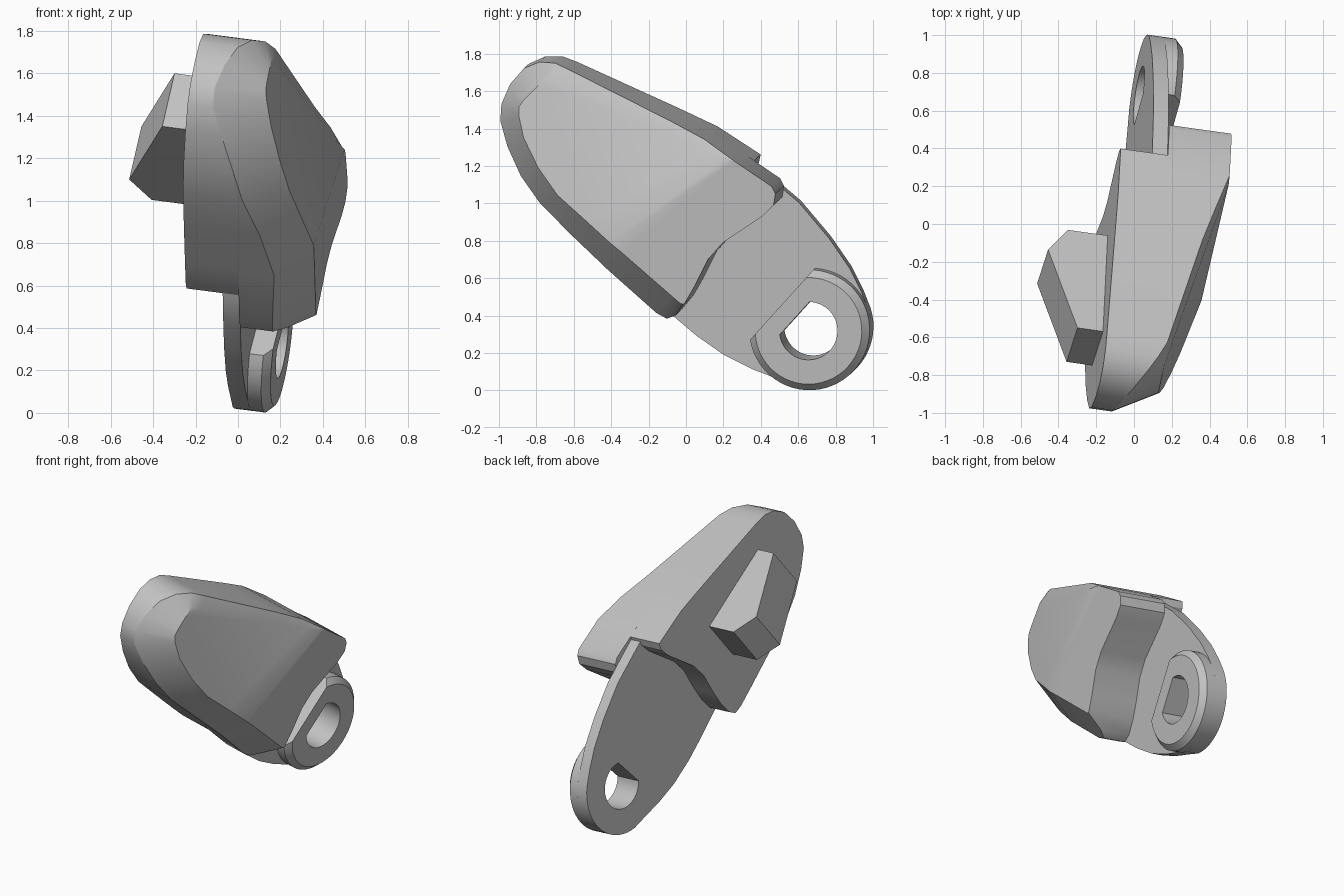
import bpy, bmesh
from math import cos, sin, acos, atan2, pi
from mathutils import Matrix

cube = bpy.data.objects.get("Cube")
if cube:
    bpy.data.objects.remove(cube)

grey = bpy.data.materials.new("plain grey")
grey.use_nodes = True
colour = (0.54, 0.54, 0.54, 1)
grey.diffuse_color = colour
grey.node_tree.nodes["Principled BSDF"].inputs["Base Color"].default_value = colour

# Parts are drawn in a (depth, y, z) frame, then leaned over together
TILT_Y, TILT_Z = 0.14, 0.13
LEAN = Matrix(((1, TILT_Y, TILT_Z, 0), (-TILT_Y, 1, 0, 0),
               (-TILT_Z, 0, 1, 0), (0, 0, 0, 1)))
BACK, PLATE_BACK, PLATE_FRONT, FACE = -0.28, -0.11, -0.03, 0.3


def finish(bm, name, angle=0.55):
    bmesh.ops.remove_doubles(bm, verts=bm.verts, dist=0.0005)
    bmesh.ops.recalc_face_normals(bm, faces=bm.faces)
    bm.transform(LEAN)
    mesh = bpy.data.meshes.new(name)
    bm.to_mesh(mesh)
    bm.free()
    mesh.materials.append(grey)
    obj = bpy.data.objects.new(name, mesh)
    bpy.context.collection.objects.link(obj)
    bpy.ops.object.select_all(action='DESELECT')
    obj.select_set(True)
    bpy.context.view_layer.objects.active = obj
    bpy.ops.object.shade_smooth_by_angle(angle=angle)


def ring(bm, points, depth):
    return [bm.verts.new((depth, y, z)) for y, z in points]


def bridge(bm, a, b):
    for i in range(len(a)):
        j = (i + 1) % len(a)
        quad = list(dict.fromkeys((a[i], a[j], b[j], b[i])))
        if len(quad) > 2:
            bm.faces.new(quad)


# Body rim: outer y, z, depth where the chamfer starts, then inner y, z
rim = [(.13, 1.375, .24, .14, 1.32), (-.06, 1.465, .18, -.05, 1.395),
       (-.62, 1.72, .04, -.68, 1.655), (-.7, 1.75, 0, -.74, 1.68),
       (-.79, 1.75, -.05, -.78, 1.64), (-.88, 1.71, -.1, -.82, 1.6),
       (-.96, 1.62, -.14, -.86, 1.56), (-1.01, 1.51, -.165, -.885, 1.525),
       (-1.015, 1.42, -.16, -.885, 1.48),
       (-.97, 1.29, -.11, -.855, 1.365), (-.89, 1.14, -.05, -.77, 1.21),
       (-.78, 1, 0, -.66, 1.07), (-.6, .84, .08, -.5, .94),
       (-.4, .665, .14, -.3, .775), (-.14, .43, .125, -.03, .54),
       (-.085, .4, .125, .01, .505), (-.03, .425, .18, .025, .5)]
# Wavy end of the body, without chamfer
wave = [(.035, .505), (.09, .6), (.16, .74), (.24, .83), (.45, .97),
        (.51, 1.03), (.52, 1.09), (.5, 1.13), (.3, 1.265)]


def face_depth(y, z):
    return min(FACE, 0.05 + 0.28 * (0.59 * y - 0.81 * z + 1.78))


outer = [p[:2] for p in rim]
starts = [p[2] for p in rim] + [FACE] * len(wave)


def middle_ring(bm, points):
    verts = ring(bm, points, 0)
    for v, start in zip(verts, starts):
        v.co.x = min(PLATE_FRONT, start)
    return verts


def set_back(y, z):
    # slide along the body, staying under its top edge
    y -= 0.16
    return y, min(z + 0.15, 1.375 - 0.65 * (y - 0.13))


# Body back: the wavy end is set further up than on the front
bm = bmesh.new()
profile = outer[:-3] + [set_back(*p) for p in outer[-3:] + wave]
a, b = ring(bm, profile, BACK), middle_ring(bm, profile)
bm.faces.new(a)
bm.faces.new(b)
bridge(bm, a, b)
finish(bm, "body_back")

# Body front: wall, chamfer and a face that slopes down towards the far end
bm = bmesh.new()
a, b = middle_ring(bm, outer + wave), ring(bm, outer + wave, FACE)
for v, start in zip(b, starts):
    v.co.x = start
inner = ring(bm, [p[3:] for p in rim], FACE) + b[len(rim):]
bm.faces.new(a)
bridge(bm, a, b)
bridge(bm, b, inner)
cap = bm.faces.new(inner)
cut = bmesh.ops.bisect_plane(bm, geom=[cap, *cap.edges, *cap.verts],
                             plane_co=(0, 0, 0.887 / 0.81), plane_no=(0, 0.59, -0.81))
for v in inner + [g for g in cut["geom_cut"] if isinstance(g, bmesh.types.BMVert)]:
    v.co.x = face_depth(v.co.y, v.co.z)
finish(bm, "body_front")

# Hub centre and D-shaped rings with the flat towards the body
CY, CZ = 0.665, 0.328
FLAT = atan2(0.67, -0.74)


def d_ring(radius, flat, count=40):
    half = acos(flat / radius)
    sweep = 2 * (pi - half)
    angles = [FLAT + half + sweep * i / count for i in range(count + 1)]
    return [(CY + radius * cos(t), CZ + radius * sin(t)) for t in angles]


hole = d_ring(0.155, 0.1)

# Plate with a D-shaped hole, rounded around the hub
bm = bmesh.new()
tip = [(CY + .322 * cos(t), CZ + .322 * sin(t))
       for t in [0.3 - 2.1 * i / 20 for i in range(21)]]
plate = [(-.1, 1), (.3, 1.25), (.4, 1.17), (.6, 1), (.76, .81), (.87, .65),
         (.935, .52)] + tip + [(.48, .06), (.35, .11), (.2, .185), (.05, .29),
                               (-.085, .405), (-.24, .55), (-.3, .75)]
edges = []
for loop in (plate, hole):
    vs = ring(bm, loop, PLATE_BACK)
    edges += [bm.edges.new((vs[i - 1], vs[i])) for i in range(len(vs))]
bmesh.ops.triangle_fill(bm, edges=edges, use_beauty=True)
new = bmesh.ops.extrude_face_region(bm, geom=list(bm.faces))["geom"]
for v in new:
    if isinstance(v, bmesh.types.BMVert):
        v.co.x = PLATE_FRONT
finish(bm, "plate")

# Chamfered hub around the hole
bm = bmesh.new()
shoulder, top = d_ring(0.322, 0.2), d_ring(0.285, 0.2)
rings = [ring(bm, pts, d) for pts, d in
         ((shoulder, PLATE_FRONT), (shoulder, .035), (top, .072),
          (hole, .072), (hole, PLATE_FRONT))]
for i in range(len(rings)):
    bridge(bm, rings[i - 1], rings[i])
finish(bm, "hub")

# Slanted block on the back: one profile swept sideways
bm = bmesh.new()
block = [(-.26, -.608, 1.546), (-.415, -.608, 1.546), (-.59, -.218, 1.273),
         (-.49, -.1, 1.19), (-.26, -.1, 1.19)]
a = [bm.verts.new(p) for p in block]
b = [bm.verts.new((d, y - .18, z - .25)) for d, y, z in block]
bm.faces.new(a)
bm.faces.new(b)
bridge(bm, a, b)
finish(bm, "back_block", 0.1)
